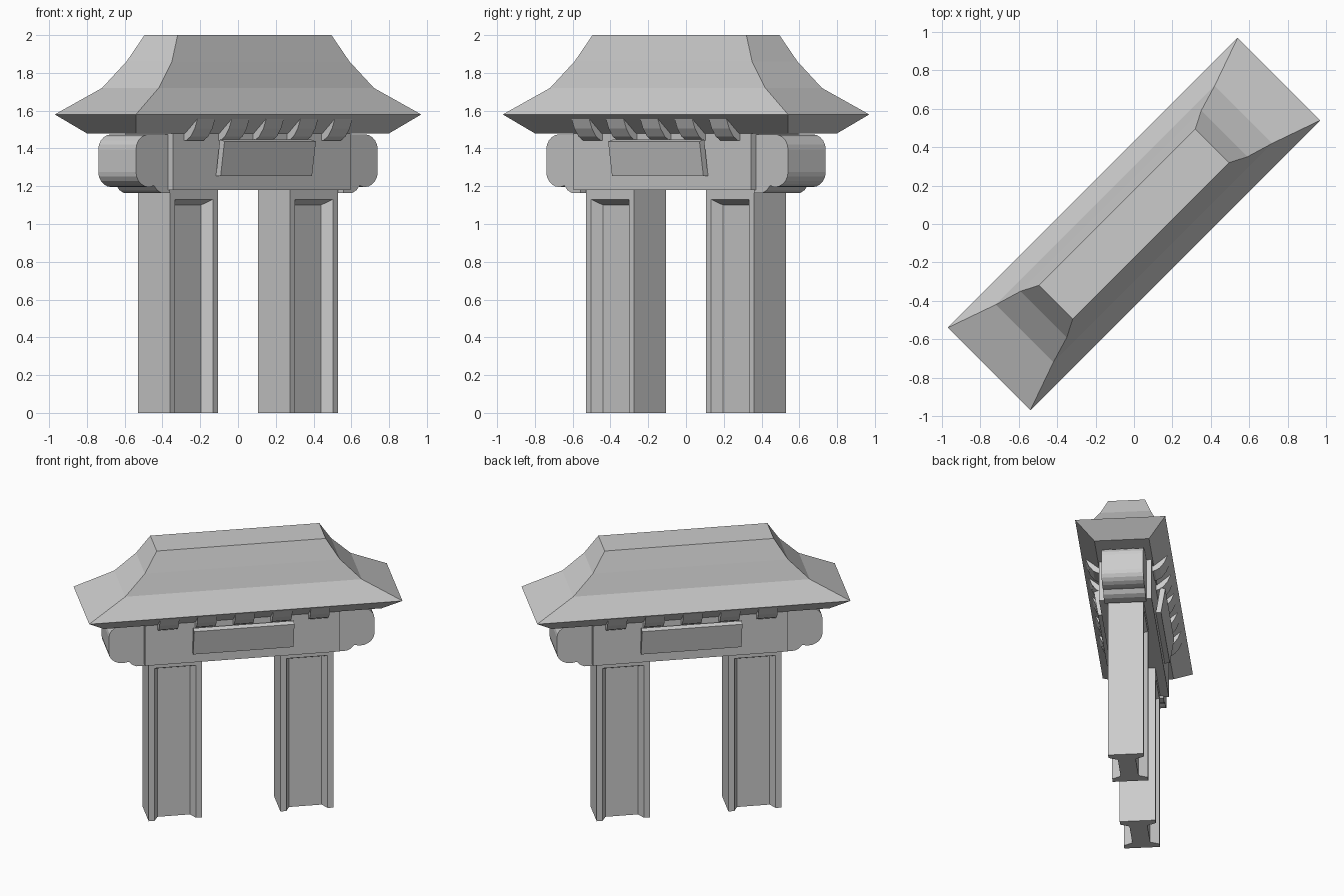
import bpy, bmesh
from math import pi, sin, cos
from mathutils import Matrix

cube = bpy.data.objects.get("Cube")
if cube:
    bpy.data.objects.remove(cube)

stone = bpy.data.materials.new("grey_stone")
stone.use_nodes = True
GREY = (0.6, 0.6, 0.6, 1)
stone.diffuse_color = GREY
stone.node_tree.nodes["Principled BSDF"].inputs["Base Color"].default_value = GREY

TURN = Matrix.Rotation(pi / 4, 4, 'Z')  # the gate stands diagonally


def loft(name, rings):
    """Skin a stack of equal-length point rings and cap both ends."""
    bm = bmesh.new()
    loops = [[bm.verts.new(p) for p in ring] for ring in rings]
    n = len(loops[0])
    for a, b in zip(loops, loops[1:]):
        for i in range(n):
            j = (i + 1) % n
            bm.faces.new((a[i], a[j], b[j], b[i]))
    bm.faces.new(loops[0][::-1])
    bm.faces.new(loops[-1])
    bmesh.ops.remove_doubles(bm, verts=bm.verts, dist=0.0001)
    bmesh.ops.recalc_face_normals(bm, faces=bm.faces)
    bm.transform(TURN)
    mesh = bpy.data.meshes.new(name)
    bm.to_mesh(mesh)
    bm.free()
    mesh.materials.append(stone)
    obj = bpy.data.objects.new(name, mesh)
    bpy.context.collection.objects.link(obj)
    return obj


def rect(half_x, half_y, z):
    return [(x * half_x, y * half_y, z)
            for x, y in ((-1, -1), (1, -1), (1, 1), (-1, 1))]


def extrude_x(name, profile, x0, x1):
    return loft(name, [[(x, y, z) for y, z in profile] for x in (x0, x1)])


def arc(cx, cz, rx, rz, start, end, steps):
    angles = [start + (end - start) * i / steps for i in range(steps + 1)]
    return [(cx + rx * cos(a), cz + rz * sin(a)) for a in angles]


# Flared roof with a flat ridge and undercut eaves
roof = [(0.948, 0.184, 1.48), (1.068, 0.304, 1.58), (0.806, 0.212, 1.72),
        (0.665, 0.17, 1.86), (0.576, 0.124, 2.0)]
loft("roof", [rect(*r) for r in roof])

# Lintel
loft("lintel", [rect(0.665, 0.177, z) for z in (1.18, 1.48)])


# Legs: recessed panel on both broad faces, open at the bottom
def leg_ring(cx, z, depth, inset):
    hx, hy, opening = 0.181, 0.12, 0.141
    half = [(-hx, -hy), (-opening, -hy), (-opening + inset, -hy + depth),
            (opening - inset, -hy + depth), (opening, -hy), (hx, -hy)]
    return [(cx + s * x, s * y, z) for s in (1, -1) for x, y in half]


for side, s in (("left", 1), ("right", -1)):
    cx = s * 0.449
    loft(side + "_leg", [leg_ring(cx, 0, 0.06, 0.03), leg_ring(cx, 1.10, 0.06, 0.03),
                         leg_ring(cx, 1.13, 0, 0), leg_ring(cx, 1.18, 0, 0)])

    # Rounded scroll end with a small lobe beneath
    outline = [(0.65, 1.165), (0.715, 1.165), (0.745, 1.178), (0.77, 1.203)]
    outline += arc(0.805, 1.275, 0.10, 0.08, -pi / 2, 0, 5)
    outline += arc(0.805, 1.395, 0.10, 0.08, 0, pi / 2, 5)
    outline.append((0.65, 1.475))
    loft(side + "_scroll", [[(s * x, y, z) for x, z in outline] for y in (-0.141, 0.141)])

# Tilted plaque and curved rafter ends on both broad sides
plaque = [(0.177, 1.255), (0.212, 1.255), (0.241, 1.437), (0.206, 1.447)]
rafter = [(0.16, 1.44), (0.192, 1.443), (0.225, 1.463), (0.256, 1.505),
          (0.277, 1.557), (0.16, 1.5)]
for side, s in (("front", -1), ("back", 1)):
    extrude_x(side + "_plaque", [(s * y, z) for y, z in plaque], -0.342, 0.342)
    for i in range(5):
        x = (i - 2) * 0.257
        extrude_x(f"{side}_rafter_{i + 1}", [(s * y, z) for y, z in rafter],
                  x - 0.066, x + 0.066)
